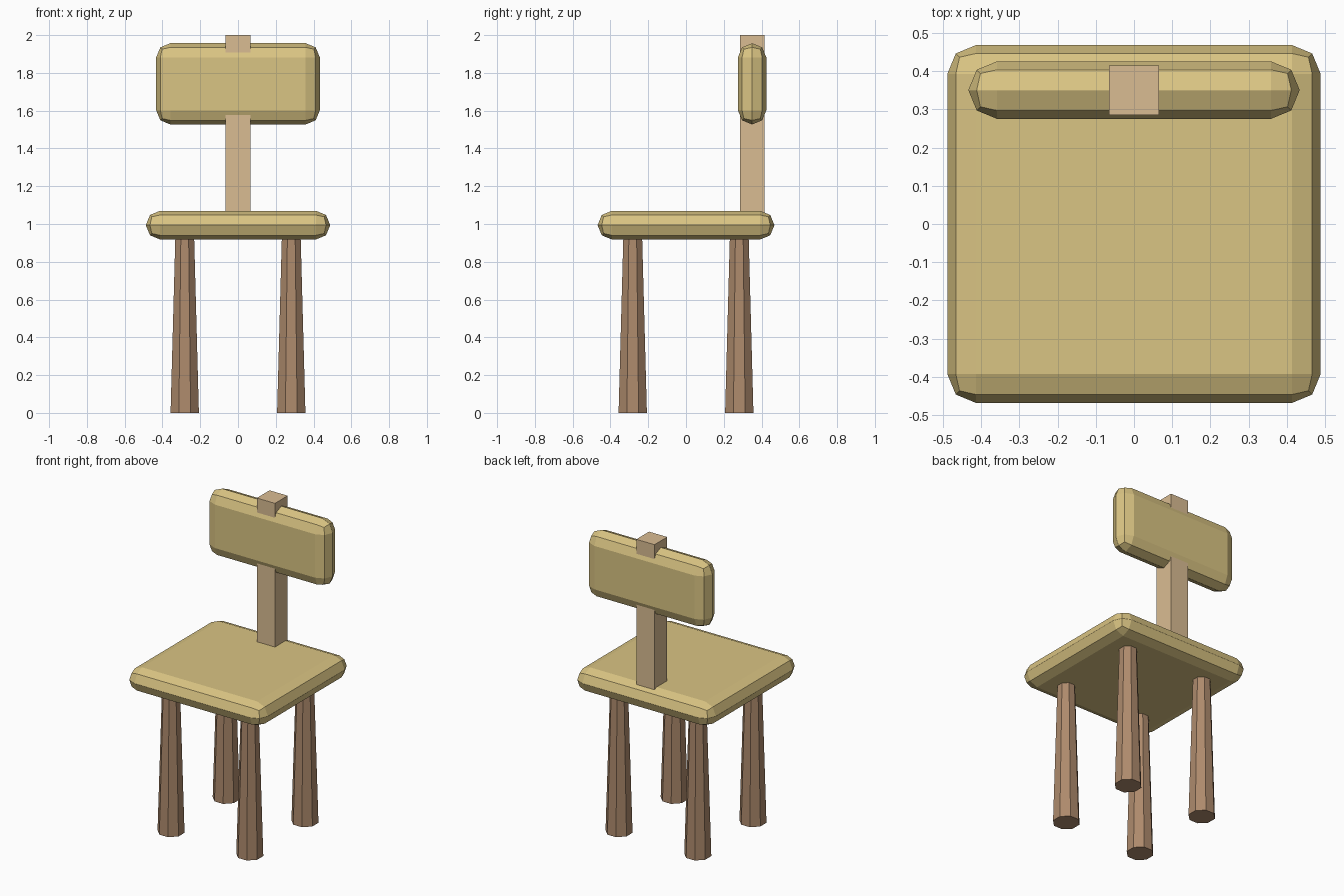
import bpy
from math import pi, cos

if "Cube" in bpy.data.objects:
    bpy.data.objects.remove(bpy.data.objects["Cube"], do_unlink=True)


def make_material(name, rgb):
    mat = bpy.data.materials.new(name)
    mat.use_nodes = True
    colour = [(c / 255) ** 2.2 for c in rgb] + [1]
    mat.diffuse_color = colour
    mat.node_tree.nodes["Principled BSDF"].inputs["Base Color"].default_value = colour
    return mat


pale_wood = make_material("pale yellow wood", (217, 195, 130))
post_wood = make_material("light tan wood", (217, 187, 145))
leg_wood = make_material("brown wood", (172, 137, 108))


def make_box(name, low, high, mat, rounding=0):
    """Box between two corners, optionally with two-step rounded edges."""
    centre = [(a + b) / 2 for a, b in zip(low, high)]
    bpy.ops.mesh.primitive_cube_add(size=1, location=centre)
    box = bpy.context.object
    box.name = name
    box.scale = [b - a for a, b in zip(low, high)]
    bpy.ops.object.transform_apply(location=False, rotation=False, scale=True)
    box.data.materials.append(mat)
    if rounding:
        bevel = box.modifiers.new("rounded edges", "BEVEL")
        bevel.width = rounding
        bevel.segments = 2
    return box


# Seat, backrest and the post joining them
make_box("seat", (-0.488, -0.468, 0.918), (0.488, 0.468, 1.07), pale_wood, 0.0755)
make_box("backrest", (-0.433, 0.275, 1.527), (0.433, 0.425, 1.957), pale_wood, 0.0745)
make_box("back_post", (-0.065, 0.285, 1.0), (0.065, 0.415, 2.0), post_wood)

# Four tapered eight-sided legs, flat sides facing front and side
for side, x in (("left", 0.282), ("right", -0.282)):
    for end, y in (("front", -0.282), ("back", 0.282)):
        bpy.ops.mesh.primitive_cone_add(
            vertices=8, radius1=0.075 / cos(pi / 8), radius2=0.049 / cos(pi / 8),
            depth=0.96, location=(x, y, 0.48), rotation=(0, 0, pi / 8))
        leg = bpy.context.object
        leg.name = f"{end}_{side}_leg"
        leg.data.materials.append(leg_wood)
